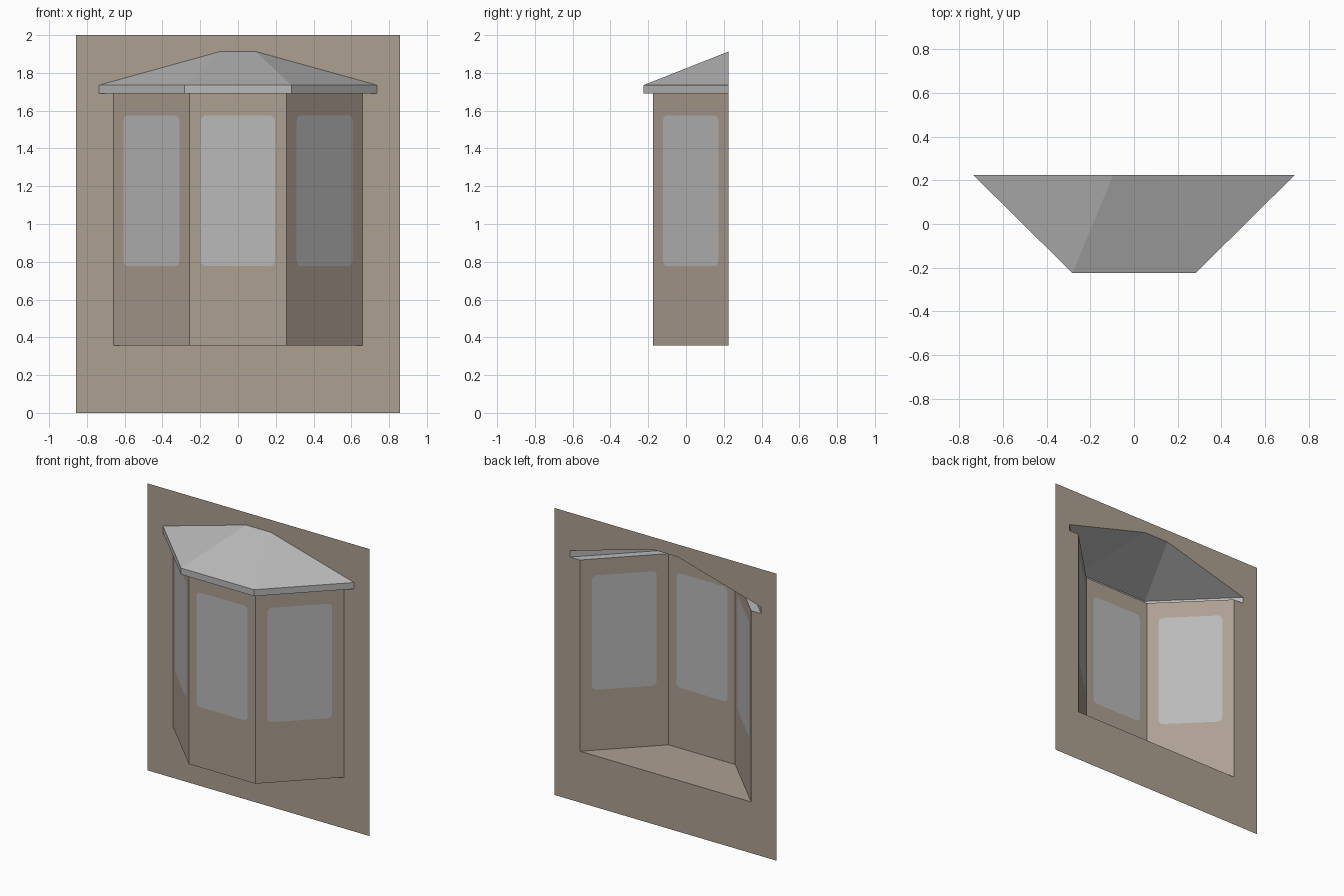
import bpy
import bmesh
from math import cos, sin, pi
from mathutils import Vector

cube = bpy.data.objects.get("Cube")
if cube:
    bpy.data.objects.remove(cube, do_unlink=True)


def material(name, colour):
    m = bpy.data.materials.new(name)
    m.use_nodes = True
    m.diffuse_color = (*colour, 1)
    m.node_tree.nodes["Principled BSDF"].inputs["Base Color"].default_value = (*colour, 1)
    return m


tan = material("tan_plaster", (0.42, 0.35, 0.285))
grey = material("pale_grey", (0.49, 0.49, 0.49))

BACK, FRONT = 0.225, -0.175
SILL, TOP = 0.357, 1.69
EAVE, RIDGE = 1.735, 1.913


def finish(name, bm, *mats):
    mesh = bpy.data.meshes.new(name)
    bm.to_mesh(mesh)
    bm.free()
    for m in mats:
        mesh.materials.append(m)
    obj = bpy.data.objects.new(name, mesh)
    bpy.context.collection.objects.link(obj)
    return obj


def loop(bm, points):
    verts = [bm.verts.new(p) for p in points]
    edges = [bm.edges.new((a, b)) for a, b in zip(verts, verts[1:] + verts[:1])]
    return verts, edges


def sheet(bm, outer, hole, normal):
    """Flat sheet with a hole, facing along normal; returns the hole's verts."""
    edges = loop(bm, outer)[1]
    inner, inner_edges = loop(bm, hole)
    bmesh.ops.triangle_fill(bm, edges=edges + inner_edges, normal=normal, use_beauty=True)
    return inner


def face_along(bm, normal):
    for f in bm.faces:
        f.normal_update()
        if f.normal.dot(normal) < 0:
            f.normal_flip()


def rounded(x0, x1, z0, z1, r, steps=4):
    """Outline of a rounded rectangle as (x, z) pairs."""
    corners = [(x1 - r, z1 - r), (x0 + r, z1 - r), (x0 + r, z0 + r), (x1 - r, z0 + r)]
    return [(cx + r * cos((i + s / steps) * pi / 2), cz + r * sin((i + s / steps) * pi / 2))
            for i, (cx, cz) in enumerate(corners) for s in range(steps + 1)]


# Plan outlines of the bay and of the eaves, from -x round the front to +x
bay = [(-0.66, BACK), (-0.257, FRONT), (0.257, FRONT), (0.66, BACK)]
eaves = [(-0.737, BACK), (-0.282, -0.225), (0.282, -0.225), (0.737, BACK)]

# House wall, open where the bay and its roof join it
half = [(0.66, SILL), (0.66, TOP), (0.737, TOP), (0.737, EAVE), (0.095, RIDGE)]
opening = half + [(-x, z) for x, z in reversed(half)]
bm = bmesh.new()
front_dir = Vector((0, -1, 0))
sheet(bm, [(x, BACK, z) for x, z in ((-0.857, 0), (0.857, 0), (0.857, 2), (-0.857, 2))],
      [(x, BACK, z) for x, z in opening], front_dir)
face_along(bm, front_dir)
finish("house_wall", bm, tan)

# Three bay panels, each with a rounded window let into it
names = ("right_bay_panel", "front_bay_panel", "left_bay_panel")
for name, a, b, margin in zip(names, bay, bay[1:], (0.076, 0.06, 0.076)):
    a, b = Vector((*a, 0)), Vector((*b, 0))
    along = (b - a).normalized()
    outward = Vector((along.y, -along.x, 0))
    width = (b - a).length
    up = Vector((0, 0, 1))
    bm = bmesh.new()
    outer = [a + up * SILL, b + up * SILL, b + up * TOP, a + up * TOP]
    hole = [a + along * s + up * z
            for s, z in rounded(margin, width - margin, 0.777, 1.575, 0.03)]
    glass = bm.faces.new(sheet(bm, outer, hole, outward))
    glass.material_index = 1
    face_along(bm, outward)
    finish(name, bm, tan, grey)

# Bay floor
bm = bmesh.new()
bm.faces.new([bm.verts.new((x, y, SILL)) for x, y in bay])
face_along(bm, Vector((0, 0, -1)))
finish("bay_floor", bm, tan)

# Roof shell: soffit ring, fascia and three slopes, open at the back
bm = bmesh.new()
rows = [[bm.verts.new((x, y, z)) for x, y in plan]
        for plan, z in ((bay, TOP), (eaves, TOP), (eaves, EAVE))]
ridge = [bm.verts.new((x, BACK, RIDGE)) for x in (-0.095, 0.095)]
for low, high in zip(rows, rows[1:]):
    for i in range(3):
        bm.faces.new((low[i], low[i + 1], high[i + 1], high[i]))
rim = rows[-1]
bm.faces.new((rim[0], rim[1], ridge[0]))
bm.faces.new((rim[1], rim[2], ridge[1], ridge[0]))
bm.faces.new((rim[2], rim[3], ridge[1]))
finish("bay_roof", bm, grey)
